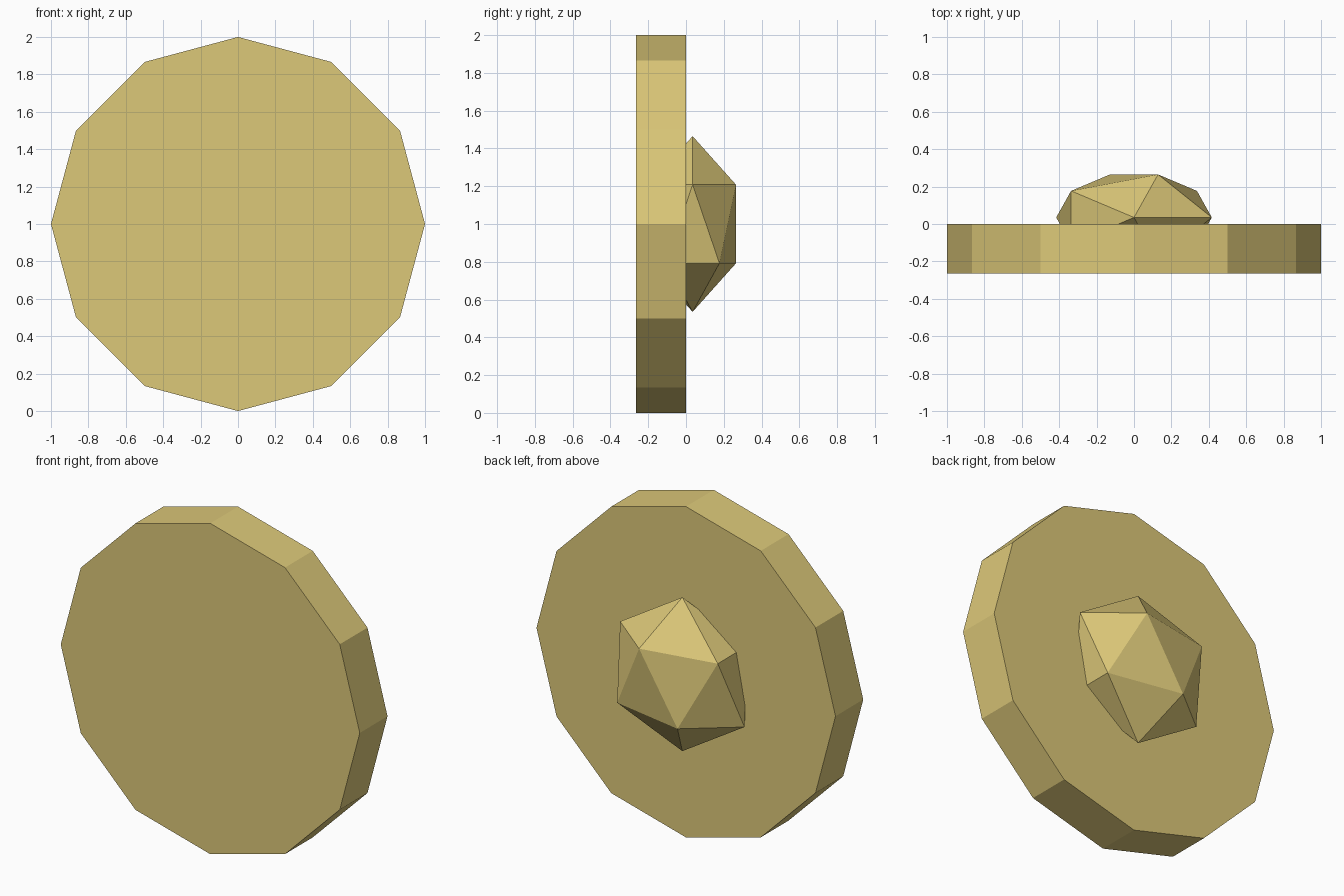
import bpy
from math import radians

if "Cube" in bpy.data.objects:
    bpy.data.objects.remove(bpy.data.objects["Cube"])

gold = bpy.data.materials.new("pale_gold")
gold.diffuse_color = (0.72, 0.58, 0.19, 1)
gold.use_nodes = True
gold.node_tree.nodes["Principled BSDF"].inputs["Base Color"].default_value = gold.diffuse_color


def finish(name):
    obj = bpy.context.object
    obj.name = name
    obj.data.materials.append(gold)
    return obj


# Upright twelve-sided disc, front at y = -0.265, back at y = 0
bpy.ops.mesh.primitive_cylinder_add(
    vertices=12, radius=1, depth=0.265,
    location=(0, -0.1325, 1), rotation=(radians(90), 0, 0))
finish("disc")

# Flattened faceted knob, half sunk into the back of the disc
bpy.ops.mesh.primitive_ico_sphere_add(
    subdivisions=1, radius=0.465, location=(0, 0.035, 1))
knob = finish("knob")
knob.scale.y = 0.581
